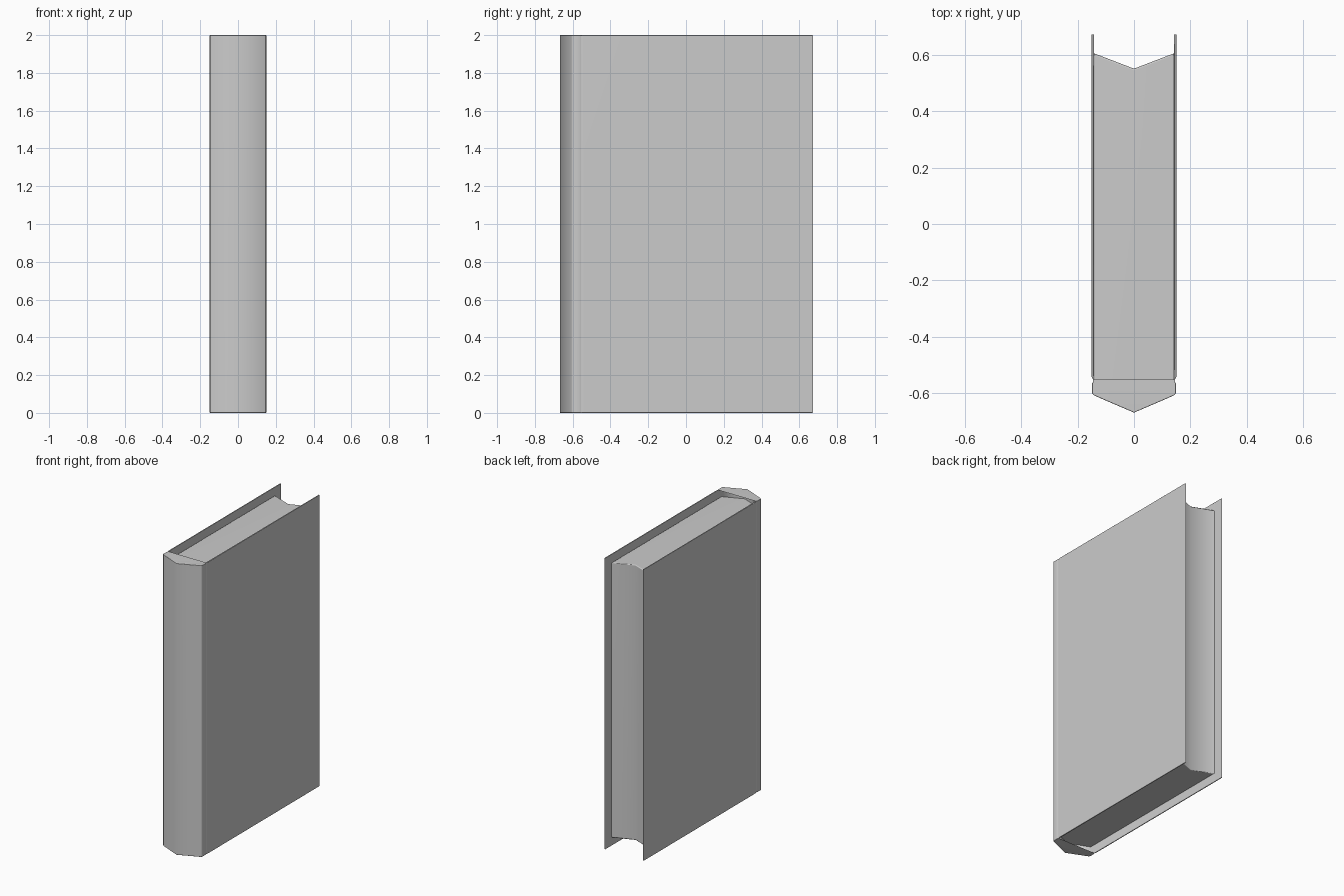
import bpy, bmesh, math

if "Cube" in bpy.data.objects:
    bpy.data.objects.remove(bpy.data.objects["Cube"])


def mirrored(half):
    """Close a half profile (x >= 0, starting and ending order kept) across x = 0."""
    return half + [(-x, y) for x, y in reversed(half) if x > 0]


def extrude_profile(name, points, z0, z1, bevel):
    bm = bmesh.new()
    face = bm.faces.new([bm.verts.new((x, y, z0)) for x, y in points])
    top = bmesh.ops.extrude_face_region(bm, geom=[face])["geom"]
    bmesh.ops.translate(bm, vec=(0, 0, z1 - z0),
                        verts=[v for v in top if isinstance(v, bmesh.types.BMVert)])
    bmesh.ops.recalc_face_normals(bm, faces=bm.faces)
    # soften only the top and bottom rims
    rims = [e for e in bm.edges if abs(e.verts[0].co.z - e.verts[1].co.z) < 1e-5]
    bmesh.ops.bevel(bm, geom=rims, offset=bevel, segments=1, affect='EDGES')
    mesh = bpy.data.meshes.new(name)
    bm.to_mesh(mesh)
    bm.free()
    obj = bpy.data.objects.new(name, mesh)
    bpy.context.collection.objects.link(obj)
    bpy.ops.object.select_all(action='DESELECT')
    obj.select_set(True)
    bpy.context.view_layer.objects.active = obj
    bpy.ops.object.shade_smooth_by_angle(angle=math.radians(70))
    weighted = obj.modifiers.new("weighted_normals", 'WEIGHTED_NORMAL')
    weighted.keep_sharp = True
    return obj


# cover: folded spine, hinge grooves and two thin boards in one strip
outer = [(0, -0.668), (0.142, -0.607), (0.149, -0.598), (0.149, -0.565),
         (0.1445, -0.558), (0.1445, -0.552), (0.150, -0.542), (0.150, 0.672)]
inner = [(0.1425, 0.672), (0.1425, -0.583), (0, -0.642)]
right = outer + inner
left = [(-x, y) for x, y in reversed(right) if x > 0]
# order: outer spine centre -> right board -> inner centre -> left board
extrude_profile("cover", right + left, 0.0, 2.0, 0.002)

# page block: follows the spine at the front, hollow fore edge at the back
pages = mirrored([(0, -0.644), (0.143, -0.585), (0.143, 0.605), (0, 0.55)])
extrude_profile("page_block", pages, 0.055, 1.945, 0.006)
